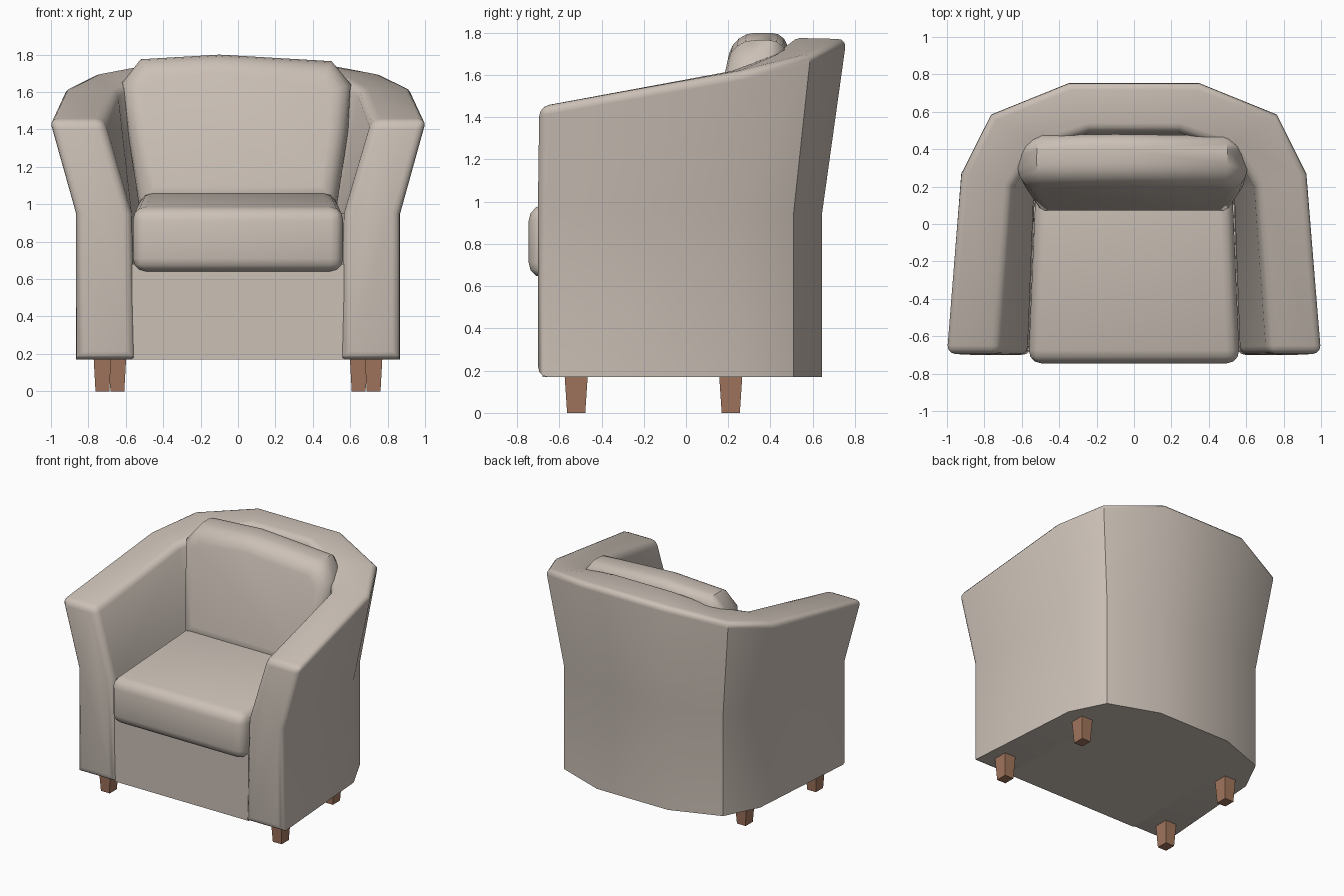
import bpy, bmesh, math
from mathutils import Vector

if "Cube" in bpy.data.objects:
    bpy.data.objects.remove(bpy.data.objects["Cube"])


def material(name, rgb):
    m = bpy.data.materials.new(name)
    m.diffuse_color = (*rgb, 1)
    m.use_nodes = True
    m.node_tree.nodes["Principled BSDF"].inputs["Base Color"].default_value = m.diffuse_color
    return m


FABRIC = material("beige fabric", (0.60, 0.53, 0.47))
WOOD = material("brown wood", (0.36, 0.18, 0.11))


def finish(bm, name, mat, angle=40):
    """Smooth shading with sharp edges above the given angle."""
    bmesh.ops.recalc_face_normals(bm, faces=bm.faces[:])
    for f in bm.faces:
        f.smooth = True
    for e in bm.edges:
        e.smooth = e.calc_face_angle(0) < math.radians(angle)
    mesh = bpy.data.meshes.new(name)
    bm.to_mesh(mesh)
    bm.free()
    mesh.materials.append(mat)
    ob = bpy.data.objects.new(name, mesh)
    bpy.context.collection.objects.link(ob)
    return ob


def loft(rings):
    """Skin closed rings of equal length and cap both ends."""
    bm = bmesh.new()
    vs = [[bm.verts.new(p) for p in r] for r in rings]
    n = len(rings[0])
    for a, b in zip(vs, vs[1:]):
        for i in range(n):
            j = (i + 1) % n
            bm.faces.new((a[i], a[j], b[j], b[i]))
    bm.faces.new(vs[0])
    bm.faces.new(vs[-1])
    bmesh.ops.recalc_face_normals(bm, faces=bm.faces[:])
    return bm, vs


def bevel(bm, edges, width, segments=3):
    bmesh.ops.bevel(bm, geom=list(edges), offset=width, segments=segments,
                    profile=0.5, affect='EDGES', clamp_overlap=True)


def mirrored(points):
    return points + [(-p[0], *p[1:]) for p in reversed(points)]


# Curved wall: stations run from the right arm front round the back to the left
Z0, ZM = 0.17, 0.95
out_low = mirrored([(0.87, -0.70), (0.80, 0.25), (0.67, 0.51), (0.30, 0.645)])
out_top = mirrored([(1.012, -0.695, 1.45), (0.932, 0.27, 1.62),
                    (0.77, 0.59, 1.70), (0.35, 0.76, 1.775)])
in_top = mirrored([(0.72, -0.695, 1.45), (0.65, 0.20, 1.62),
                   (0.52, 0.40, 1.70), (0.24, 0.495, 1.775)])
in_mid = mirrored([(0.57, -0.70), (0.535, 0.20), (0.43, 0.36), (0.22, 0.42)])
in_low = mirrored([(0.55, -0.70), (0.52, 0.20), (0.42, 0.35), (0.21, 0.40)])
rings = [[(*ol, Z0), (*ol, ZM), ot, it, (*im, ZM), (*il, Z0)]
         for ol, ot, it, im, il in zip(out_low, out_top, in_top, in_mid, in_low)]
bm, vs = loft(rings)
soft = set()
for a, b in zip(vs, vs[1:]):
    for k in (2, 3):
        soft.add(bm.edges.get((a[k], b[k])))
for cap in (vs[0], vs[-1]):
    for i in range(6):
        soft.add(bm.edges.get((cap[i], cap[(i + 1) % 6])))
bevel(bm, soft, 0.045)
finish(bm, "arms_and_back", FABRIC)

# Seat base filling the inside of the wall
base = [(x * 1.03, max(y, -0.68), 0) for x, y in in_low]
bm, vs = loft([[(x, y, z) for x, y, _ in base] for z in (Z0, 0.68)])
finish(bm, "seat_base", FABRIC)

# Seat cushion: rises towards the back and narrows a little
bm, vs = loft([[(-w, y, 0.64), (w, y, 0.64), (w, y, top), (-w, y, top)]
               for y, w, top in ((-0.745, 0.565, 0.98), (0.32, 0.52, 1.08))])
bevel(bm, bm.edges[:], 0.07)
finish(bm, "seat_cushion", FABRIC)

# Back cushion: front outline given a thickness and leaned backwards
outline = [(-0.53, 1.0), (0.53, 1.0), (0.59, 1.40), (0.605, 1.64), (0.50, 1.765),
           (-0.10, 1.80), (-0.52, 1.775), (-0.62, 1.65), (-0.59, 1.40)]
bm, vs = loft([[(x, y + 0.22 * (z - 1.0), z) for x, z in outline]
               for y in (0.05, 0.325)])
rim = [e for e in bm.edges if any(len(f.verts) > 4 for f in e.link_faces)]
bevel(bm, rim, 0.10, 4)
finish(bm, "back_cushion", FABRIC, 45)

# Tapered square legs
for part, x, y in (("front_leg", 0.725, -0.52), ("back_leg", 0.645, 0.212)):
    for side, s in (("right", 1), ("left", -1)):
        rings = [[(s * x + i * wx, y + j * wy, z)
                  for i, j in ((-1, -1), (1, -1), (1, 1), (-1, 1))]
                 for z, wx, wy in ((0, 0.037, 0.043), (0.18, 0.047, 0.055))]
        bm, vs = loft(rings)
        finish(bm, f"{side}_{part}", WOOD, 30)
